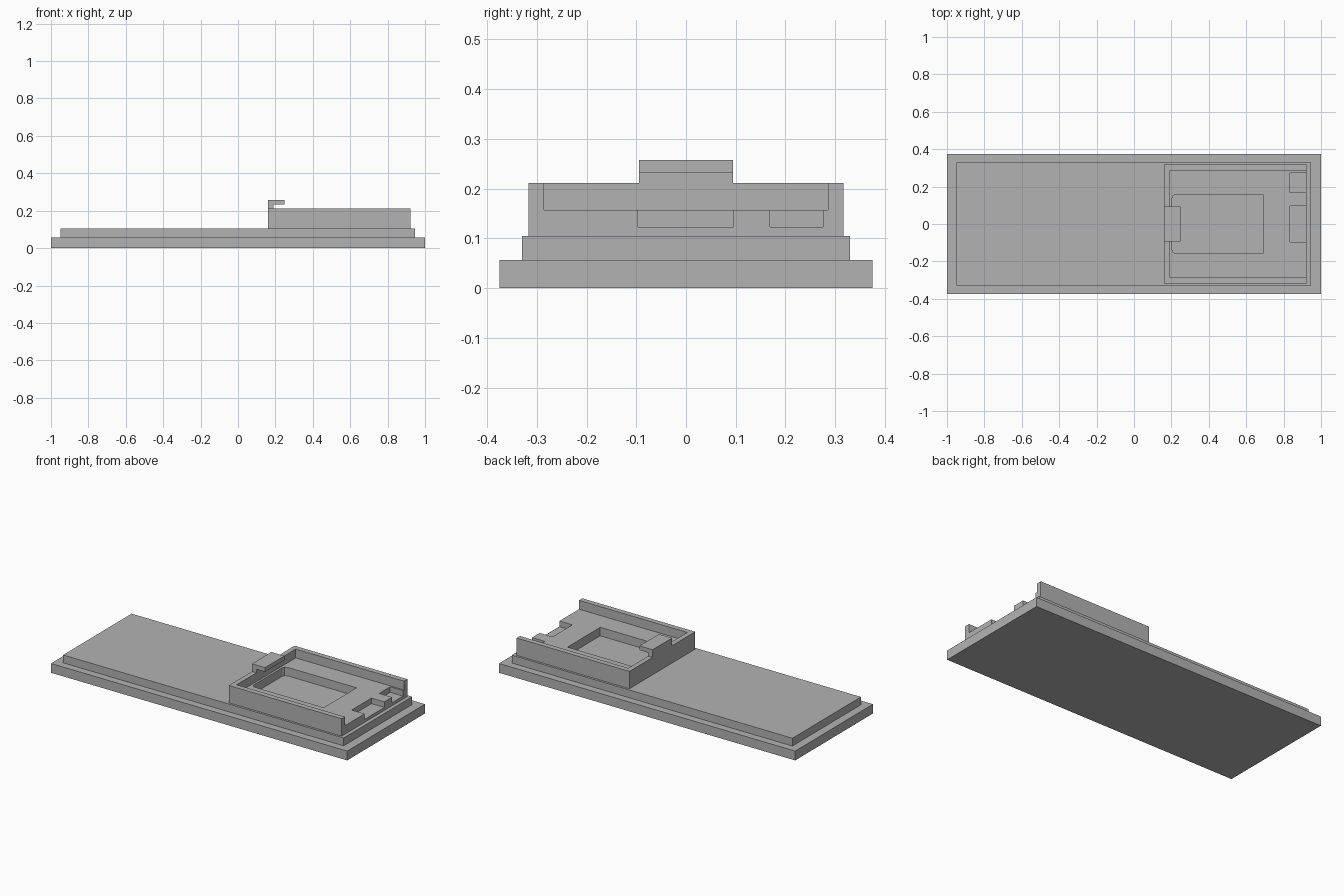
import bpy
import bmesh

if "Cube" in bpy.data.objects:
    bpy.data.objects.remove(bpy.data.objects["Cube"])

GREY = (0.45, 0.45, 0.45, 1)
grey = bpy.data.materials.new("plain grey")
grey.use_nodes = True
grey.diffuse_color = GREY
grey.node_tree.nodes["Principled BSDF"].inputs["Base Color"].default_value = GREY


def finish(name, bm):
    bmesh.ops.recalc_face_normals(bm, faces=bm.faces[:])
    mesh = bpy.data.meshes.new(name)
    bm.to_mesh(mesh)
    bm.free()
    mesh.materials.append(grey)
    obj = bpy.data.objects.new(name, mesh)
    bpy.context.collection.objects.link(obj)
    return obj


def prism(name, points, axis, low, high):
    """Extrude an outline along y (outline in xz) or z (outline in xy)."""
    bm = bmesh.new()
    along_y = axis == "y"
    verts = [bm.verts.new((a, low, b) if along_y else (a, b, low)) for a, b in points]
    face = bm.faces.new(verts)
    new = bmesh.ops.extrude_face_region(bm, geom=[face])["geom"]
    move = (0, high - low, 0) if along_y else (0, 0, high - low)
    bmesh.ops.translate(bm, vec=move, verts=[v for v in new if isinstance(v, bmesh.types.BMVert)])
    return finish(name, bm)


def box(name, x, y, z):
    outline = [(x[0], y[0]), (x[1], y[0]), (x[1], y[1]), (x[0], y[1])]
    return prism(name, outline, "z", *z)


def cut(target, cutter):
    cutter.hide_render = True
    mod = target.modifiers.new("cut", "BOOLEAN")
    mod.operation, mod.solver, mod.object = "DIFFERENCE", "EXACT", cutter
    with bpy.context.temp_override(object=target, active_object=target):
        bpy.ops.object.modifier_apply(modifier=mod.name)
    bpy.data.objects.remove(cutter)


# Stepped plinth
BASE, STEP, FLOOR, NOTCH, RIM, TOP = 0.057, 0.105, 0.157, 0.123, 0.211, 0.258
box("base_plate", (-1, 1), (-0.375, 0.375), (0, BASE))
box("raised_plate", (-0.95, 0.945), (-0.33, 0.33), (BASE, STEP))

# Tray with an open end
LEFT, INNER, END = 0.16, 0.19, 0.922
tray = box("tray", (LEFT, END), (-0.317, 0.317), (STEP, RIM))
cut(tray, box("tray_opening", (INNER, 1.1), (-0.285, 0.285), (FLOOR, 0.4)))

# Pocket through the tray floor, with trimmed corners at the closed end
w, r = 0.158, 0.022
pocket = [(0.69, -w), (0.69, w), (0.203 + r, w), (0.203 + r * 0.3, w - r * 0.3),
          (0.203, w - r), (0.203, r - w), (0.203 + r * 0.3, r * 0.3 - w), (0.203 + r, -w)]
cut(tray, prism("pocket_cutter", pocket, "z", 0.08, 0.3))

# Two notches in the open end
for y in ((-0.096, 0.095), (0.169, 0.275)):
    cut(tray, box("notch_cutter", (0.835, 1.1), y, (NOTCH, 0.3)))

# Hooked clip on the closed wall
LIP, REACH = 0.232, 0.248
clip = [(LEFT, RIM), (INNER, RIM), (INNER, LIP), (REACH, LIP), (REACH, TOP), (LEFT, TOP)]
prism("hook_clip", clip, "y", -0.094, 0.094)
